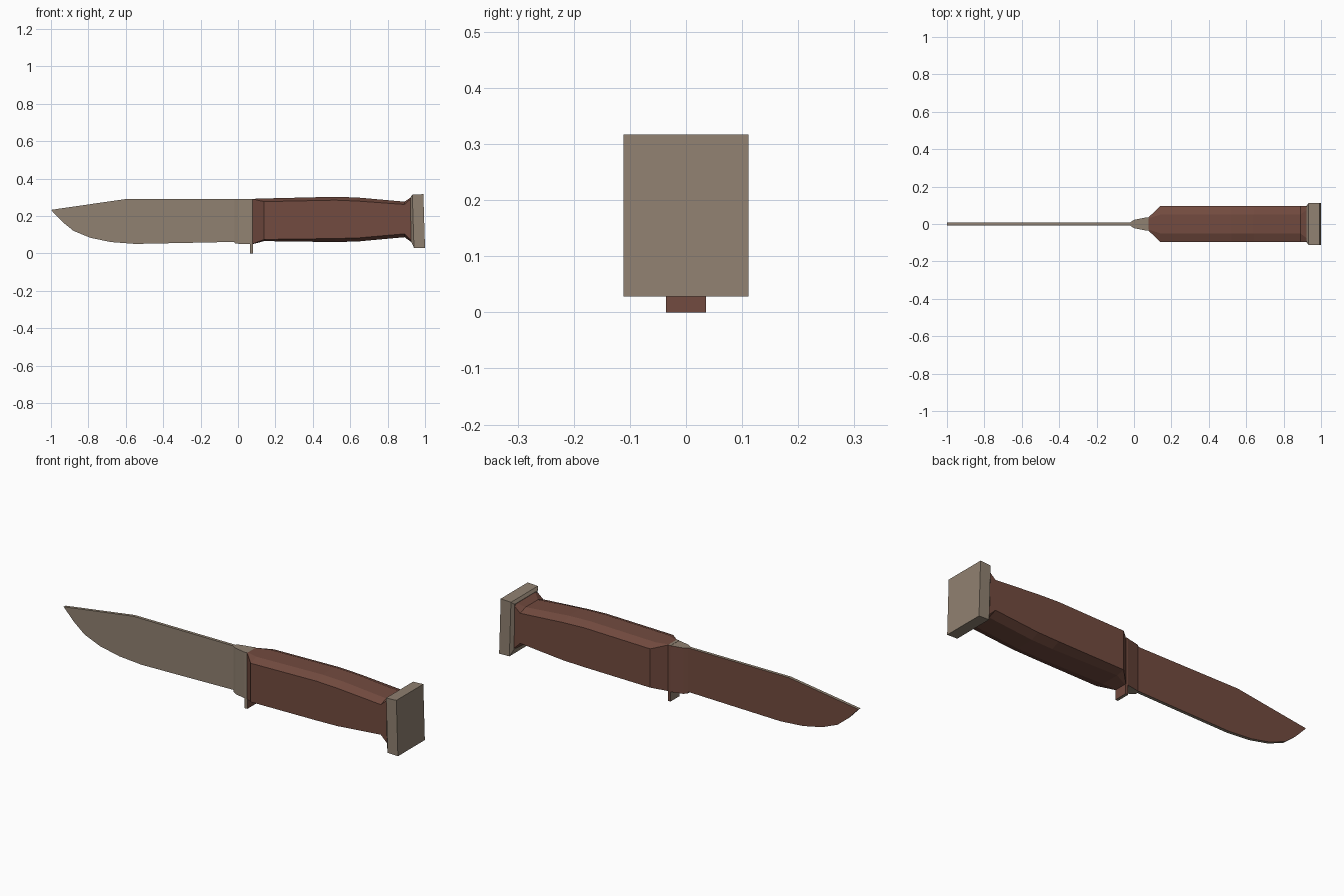
import bpy, bmesh

if "Cube" in bpy.data.objects:
    bpy.data.objects.remove(bpy.data.objects["Cube"])

def material(name, rgb):
    m = bpy.data.materials.new(name)
    m.diffuse_color = (*rgb, 1)
    m.use_nodes = True
    m.node_tree.nodes["Principled BSDF"].inputs["Base Color"].default_value = m.diffuse_color
    return m

STEEL = material("steel", (0.28, 0.22, 0.165))
BROWN = material("brown_leather", (0.17, 0.07, 0.05))

def loft(name, sections, mats, brown_test=None):
    """Skin a list of equal-length closed loops and cap both ends."""
    bm = bmesh.new()
    loops = [[bm.verts.new(p) for p in s] for s in sections]
    n = len(loops[0])
    for a, b in zip(loops, loops[1:]):
        for i in range(n):
            j = (i + 1) % n
            bm.faces.new((a[i], a[j], b[j], b[i]))
    bm.faces.new(loops[0][::-1])
    bm.faces.new(loops[-1])
    bmesh.ops.recalc_face_normals(bm, faces=bm.faces)
    bm.normal_update()
    if brown_test:
        for f in bm.faces:
            f.material_index = int(brown_test(f.normal))
    me = bpy.data.meshes.new(name)
    bm.to_mesh(me)
    bm.free()
    for m in mats:
        me.materials.append(m)
    ob = bpy.data.objects.new(name, me)
    bpy.context.collection.objects.link(ob)
    return ob

def rect(x, hw, z0, z1, tilt=0):
    return [(x + tilt, -hw, z0), (x + tilt, hw, z0), (x, hw, z1), (x, -hw, z1)]

def octagon(x, hw, flat, z0, c0, c1, z1):
    half = [(flat, z0), (hw, c0), (hw, c1), (flat, z1)]
    pts = half + [(-y, z) for y, z in reversed(half)]
    return [(x, y, z) for y, z in pts]

# Blade: flat clip-point outline, with the back side in the darker colour
outline = [(-1, .233), (-.6, .291), (-.015, .291), (-.015, .062), (-.3, .056), (-.55, .051),
           (-.68, .061), (-.79, .084), (-.88, .121), (-.94, .17)]
loft("blade", [[(x, y, z) for x, z in outline] for y in (-.008, .008)],
     (STEEL, BROWN), lambda n: n.y > .5)

# Collar widening from the blade to the guard
loft("blade_collar", [rect(-.018, .011, .055, .291), rect(0.0, .022, .052, .291),
                      rect(.068, .036, .05, .291)],
     (STEEL, BROWN), lambda n: n.y > .5)

# Guard plate reaching down to the ground
loft("guard", [rect(.064, .036, 0, .292), rect(.079, .036, 0, .292)],
     (STEEL, BROWN), lambda n: n.y > .5 or n.x > .5)

# Handle: chamfered section, swelling in the middle and flaring at the pommel
loft("handle", [octagon(.078, .036, .03, .05, .051, .291, .292),
                octagon(.14, .095, .05, .066, .075, .277, .294),
                octagon(.52, .095, .05, .061, .08, .285, .303),
                octagon(.64, .095, .05, .064, .083, .28, .299),
                octagon(.89, .095, .05, .087, .105, .262, .277),
                octagon(.928, .095, .08, .06, .068, .295, .302)], (BROWN,))

# Pommel: slightly tilted block with a short bevelled neck
loft("pommel", [rect(.922, .095, .065, .3, .003), rect(.932, .111, .03, .314, .009),
                rect(.991, .111, .028, .317, .009)], (STEEL,))
